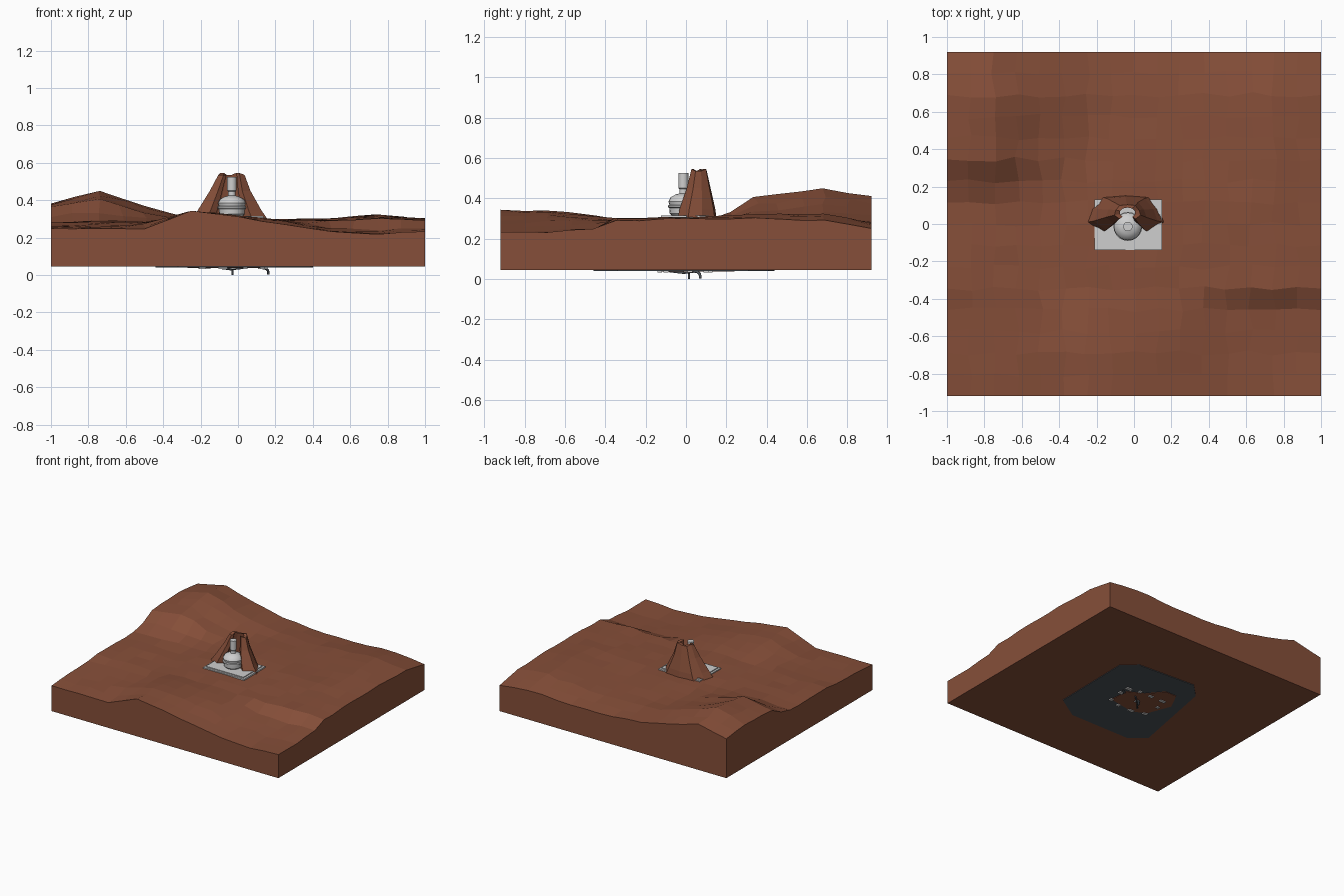
import bpy, bmesh, math, random
from mathutils import Vector

if "Cube" in bpy.data.objects:
    bpy.data.objects.remove(bpy.data.objects["Cube"])
random.seed(4)


def mat(name, col):
    m = bpy.data.materials.new(name)
    m.diffuse_color = (*col, 1)
    m.use_nodes = True
    m.node_tree.nodes["Principled BSDF"].inputs["Base Color"].default_value = m.diffuse_color
    return m


SOIL = mat("red soil", (0.24, 0.078, 0.041))
WHITE = mat("pale metal", (0.62, 0.62, 0.62))
SLATE = mat("dark slate", (0.072, 0.084, 0.097))


def finish(name, bm, material):
    bmesh.ops.recalc_face_normals(bm, faces=bm.faces)
    me = bpy.data.meshes.new(name)
    bm.to_mesh(me)
    bm.free()
    ob = bpy.data.objects.new(name, me)
    bpy.context.collection.objects.link(ob)
    me.materials.append(material)
    return ob


def box(name, x0, x1, y0, y1, z0, z1, material):
    bm = bmesh.new()
    bmesh.ops.create_cube(bm, size=1)
    for v in bm.verts:
        v.co = ((x0 + x1) / 2 + v.co.x * (x1 - x0), (y0 + y1) / 2 + v.co.y * (y1 - y0),
                (z0 + z1) / 2 + v.co.z * (z1 - z0))
    return finish(name, bm, material)


def prism(name, pts, z0, z1, material):
    bm = bmesh.new()
    lo = [bm.verts.new((x, y, z0)) for x, y in pts]
    hi = [bm.verts.new((x, y, z1)) for x, y in pts]
    bm.faces.new(lo)
    bm.faces.new(hi)
    for i in range(len(pts)):
        j = (i + 1) % len(pts)
        bm.faces.new((lo[i], lo[j], hi[j], hi[i]))
    return finish(name, bm, material)


def pipe(name, pts, r, material):
    cu = bpy.data.curves.new(name, 'CURVE')
    cu.dimensions = '3D'
    cu.bevel_depth, cu.bevel_resolution, cu.use_fill_caps = r, 1, True
    sp = cu.splines.new('POLY')
    sp.points.add(len(pts) - 1)
    for p, c in zip(sp.points, pts):
        p.co = (*c, 1)
    ob = bpy.data.objects.new(name, cu)
    bpy.context.collection.objects.link(ob)
    cu.materials.append(material)


# terrain block: coarse height table interpolated onto a grid
YS = [-.92, -.65, -.48, -.35, .13, .38, .7, .92]
H = [[.25, .25, .25, .34, .31, .27, .235, .22, .23],
     [.26, .26, .27, .34, .32, .29, .24, .225, .235],
     [.27, .27, .28, .32, .31, .29, .25, .235, .25],
     [.28, .28, .28, .30, .30, .29, .29, .30, .29],
     [.28, .29, .29, .30, .30, .30, .30, .31, .30],
     [.37, .42, .33, .29, .30, .29, .30, .325, .30],
     [.38, .45, .37, .30, .29, .28, .30, .325, .29],
     [.36, .41, .34, .29, .27, .26, .27, .28, .25]]


def height(x, y):
    u = min(max((x + 1) * 4, 0), 7.999)
    i = int(u)
    j = max(k for k in range(7) if y >= YS[k] - 1e-4 or k == 0)
    s, t = u - i, min(max((y - YS[j]) / (YS[j + 1] - YS[j]), 0), 1)
    t = t * t * (3 - 2 * t)
    a = H[j][i] * (1 - s) + H[j][i + 1] * s
    b = H[j + 1][i] * (1 - s) + H[j + 1][i + 1] * s
    return a * (1 - t) + b * t


bm = bmesh.new()
bmesh.ops.create_grid(bm, x_segments=16, y_segments=16, size=1)
for v in bm.verts:
    x, y = v.co.x, v.co.y * .92
    if abs(x) < .99 and abs(y) < .91:
        x += random.uniform(-.015, .015)
        y += random.uniform(-.015, .015)
    v.co = (x, y, height(x, y) + random.uniform(-.004, .004))
border = [e for e in bm.edges if e.is_boundary]
ext = bmesh.ops.extrude_edge_only(bm, edges=border)["geom"]
for g in ext:
    if isinstance(g, bmesh.types.BMVert):
        g.co.z = .045
bmesh.ops.contextual_create(bm, geom=[g for g in ext if isinstance(g, bmesh.types.BMEdge)])
finish("terrain_block", bm, SOIL)

# crescent rock shelter, open to the front: (z, centre x, centre y, half width, half depth)
levels = [(.27, -.045, .04, .215, .12), (.345, -.045, .045, .165, .105),
          (.45, -.042, .055, .105, .07), (.545, -.035, .06, .068, .045)]
N = 8
bm = bmesh.new()
rings = []
for z, cx, cy, a, b in levels:
    ring = []
    for k, shrink in ((range(N + 1), 1), (range(N, -1, -1), .62)):
        for i in k:
            t = math.radians(-50 + 280 * i / N)
            w = shrink * (1 + (.07 if i % 2 else -.04) * (shrink == 1))
            ring.append(bm.verts.new((cx + a * w * math.cos(t), cy + b * w * math.sin(t),
                                      z - (.01 if z > .5 and i % 3 else 0))))
    rings.append(ring)
n = len(rings[0])
for lo, hi in zip(rings, rings[1:]):
    for i in range(n):
        j = (i + 1) % n
        bm.faces.new((lo[i], lo[j], hi[j], hi[i]))
for ring in (rings[0], rings[-1]):
    for i in range(N):
        bm.faces.new((ring[i], ring[i + 1], ring[n - 2 - i], ring[n - 1 - i]))
finish("rock_shelter", bm, SOIL)

# base slab in two thin steps
box("base_slab", -.21, .15, -.14, .13, .28, .308, WHITE)
box("base_slab_step", -.195, .135, -.125, .115, .306, .315, WHITE)

# round vessel with a waist ring and a tall neck
profile = [(0, .31), (.055, .312), (.068, .325), (.07, .352), (.077, .356), (.077, .364), (.07, .368),
           (.074, .385), (.064, .405), (.04, .418), (.02, .424), (.019, .445), (.025, .452),
           (.025, .525), (0, .525)]
bm = bmesh.new()
vs = [bm.verts.new((r, 0, z)) for r, z in profile]
es = [bm.edges.new(p) for p in zip(vs, vs[1:])]
bmesh.ops.spin(bm, geom=vs + es, cent=(0, 0, 0), axis=(0, 0, 1), angle=2 * math.pi, steps=20)
bmesh.ops.remove_doubles(bm, verts=bm.verts, dist=1e-5)
for v in bm.verts:
    v.co += Vector((-.033, -.013, 0))
ob = finish("vessel", bm, WHITE)
bpy.context.view_layer.objects.active = ob
ob.select_set(True)
bpy.ops.object.shade_smooth_by_angle(angle=math.radians(35))

# eight-sided underside plate with a rock patch in the middle
prism("underside_plate", [(.39, -.34), (.40, .31), (.29, .41), (-.2, .44), (-.31, .33),
                          (-.44, -.36), (-.32, -.46), (.2, -.46)], .04, .05, SLATE)
prism("underside_rock", [(.13, -.1), (.12, .06), (.0, .12), (-.1, .24), (-.2, .24), (-.27, .1),
                         (-.2, -.08), (-.1, -.14)], .037, .045, SOIL)

# pale fragments around the slab outline, and small pipes hanging below
for i, (x, y) in enumerate([(.13, -.1), (.14, .02), (.13, .1), (.04, .12), (-.06, .12), (-.17, .12),
                            (-.2, .03), (-.19, -.1), (-.08, -.13), (.04, -.13), (-.03, 0)]):
    w = .012 + .006 * (i % 3)
    box(f"underside_fragment_{i + 1}", x - w, x + w, y - .012, y + .012, .031, .041, WHITE)
pipe("centre_pipe", [(-.03, .015, .05), (-.03, .015, 0)], .006, SLATE)
pipe("hooked_pipe", [(.12, .04, .037), (.145, .055, .036), (.16, .068, .025), (.163, .072, .003)],
     .007, SLATE)
pipe("cross_pipe", [(-.1, -.08, .038), (-.04, -.01, .03), (.03, .05, .038)], .006, SLATE)
